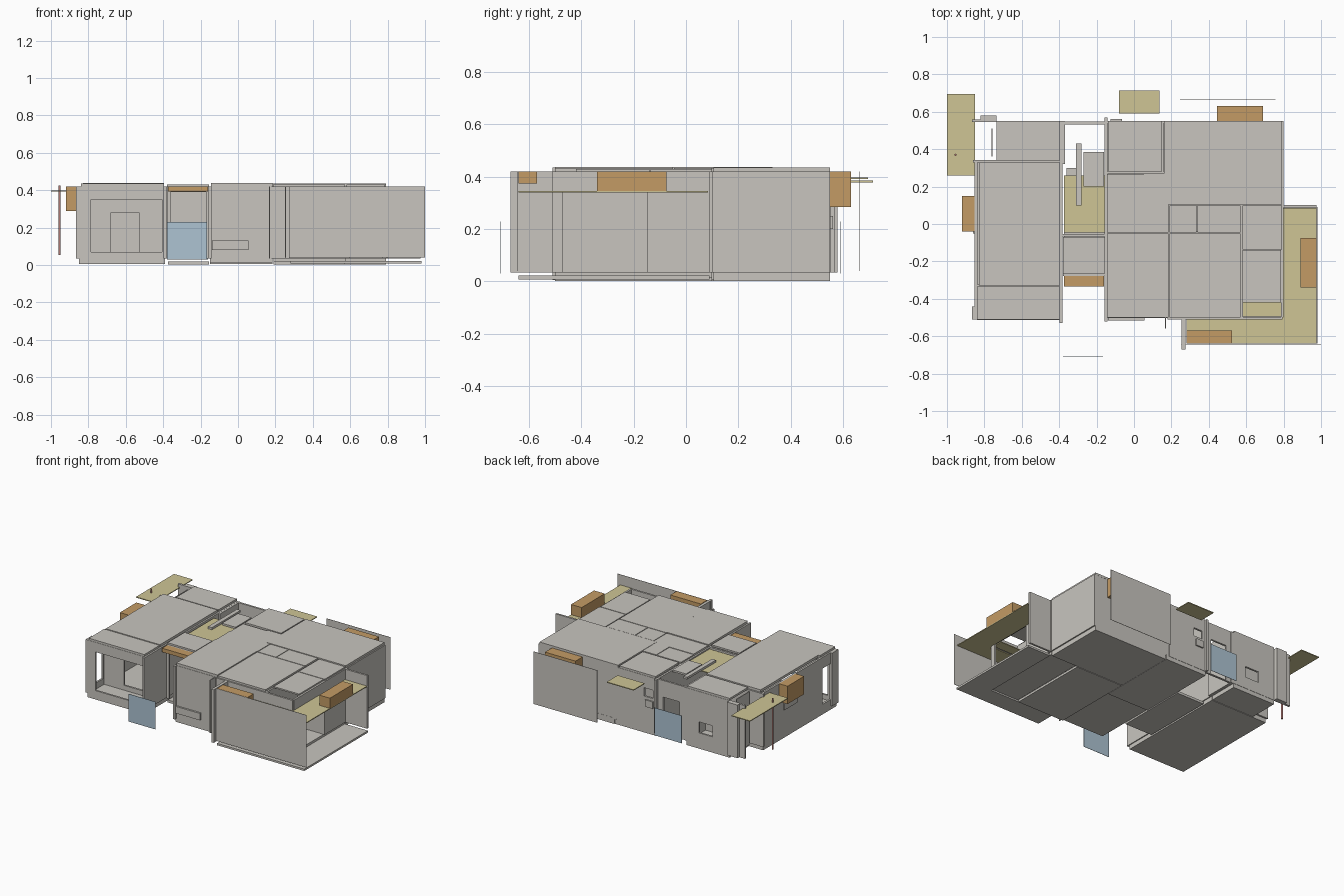
import bpy, bmesh

def material(name, color):
    m = bpy.data.materials.new(name)
    m.diffuse_color = color
    return m

YELLOW = material("canopy_yellow", (0.62, 0.56, 0.30, 1))
ORANGE = material("fascia_orange", (0.55, 0.33, 0.13, 1))
BLUE = material("glass_blue", (0.42, 0.55, 0.65, 1))
RED = material("post_red", (0.45, 0.2, 0.18, 1))
STONE = material("warm_grey", (0.58, 0.56, 0.52, 1))

def boxes(name, spans, mat=STONE):
    """One object made of boxes given as (x0, x1, y0, y1, z0, z1)."""
    bm = bmesh.new()
    for x0, x1, y0, y1, z0, z1 in spans:
        verts = bmesh.ops.create_cube(bm, size=1)["verts"]
        for v in verts:
            v.co = ((x0 + x1) / 2 + v.co.x * (x1 - x0),
                    (y0 + y1) / 2 + v.co.y * (y1 - y0),
                    (z0 + z1) / 2 + v.co.z * (z1 - z0))
    me = bpy.data.meshes.new(name)
    bm.to_mesh(me)
    bm.free()
    me.materials.append(mat)
    ob = bpy.data.objects.new(name, me)
    bpy.context.collection.objects.link(ob)
    return ob

def wall(name, axis, pos, a, b, hole=None, z0=0.035, z1=0.42, t=0.014):
    """Straight wall along an axis, with an optional (a, b, z0, z1) opening."""
    parts = [(a, b, z0, z1)]
    if hole:
        c, d, h0, h1 = hole
        parts = [(a, c, z0, z1), (d, b, z0, z1), (c, d, h1, z1)]
        if h0 > z0:
            parts.append((c, d, z0, h0))
    spans = []
    for p, q, u, v in parts:
        if axis == "x":
            spans.append((p, q, pos - t / 2, pos + t / 2, u, v))
        else:
            spans.append((pos - t / 2, pos + t / 2, p, q, u, v))
    return boxes(name, spans)

# Floor slabs
boxes("left_floor", [(-0.85, -0.39, -0.51, 0.33, 0.005, 0.035),
                     (-0.735, -0.39, 0.335, 0.55, 0.005, 0.035)])
boxes("entry_floor", [(-0.375, -0.155, -0.27, 0.26, 0.002, 0.02)])
boxes("middle_floor", [(-0.15, 0.185, -0.5, -0.05, 0.01, 0.035),
                       (0.19, 0.57, -0.5, 0.1, 0.002, 0.018),
                       (0.575, 0.79, -0.5, 0.1, 0.015, 0.035)])
boxes("back_floor", [(-0.15, 0.185, -0.045, 0.55, 0.005, 0.04),
                     (0.19, 0.79, 0.105, 0.55, 0.002, 0.045)])
boxes("porch_floor", [(0.795, 0.98, -0.64, 0.09, 0.008, 0.022),
                      (0.28, 0.795, -0.64, -0.505, 0.008, 0.022)])

# Flat roof panels, each room slightly offset in height
boxes("left_roof", [(-0.84, -0.395, -0.51, -0.335, 0.42, 0.435),
                    (-0.83, -0.395, -0.33, 0.33, 0.42, 0.438),
                    (-0.735, -0.395, 0.34, 0.55, 0.42, 0.435)])
boxes("entry_roof", [(-0.38, -0.155, -0.265, -0.07, 0.42, 0.432),
                     (-0.27, -0.16, 0.2, 0.385, 0.412, 0.425),
                     (-0.31, -0.28, 0.1, 0.43, 0.412, 0.428)])
boxes("middle_roof", [(-0.145, 0.185, -0.5, -0.05, 0.42, 0.438),
                      (0.19, 0.57, -0.5, -0.05, 0.42, 0.434),
                      (0.19, 0.335, -0.045, 0.1, 0.42, 0.434),
                      (0.34, 0.57, -0.045, 0.1, 0.42, 0.434),
                      (0.58, 0.79, -0.135, 0.1, 0.42, 0.43),
                      (0.58, 0.785, -0.42, -0.14, 0.42, 0.43)])
boxes("back_roof", [(0.16, 0.79, 0.105, 0.55, 0.42, 0.436),
                    (-0.145, 0.185, -0.045, 0.12, 0.42, 0.434),
                    (0.05, 0.16, 0.12, 0.27, 0.42, 0.434),
                    (-0.145, 0.05, 0.12, 0.265, 0.42, 0.43),
                    (-0.14, 0.15, 0.28, 0.55, 0.42, 0.434)])

# Left wing walls
wall("left_front_wall", "x", -0.505, -0.84, -0.39, (-0.785, -0.405, 0.07, 0.35))
wall("left_outer_wall", "y", -0.845, -0.51, 0.34, (-0.45, -0.35, 0.08, 0.34))
wall("left_inner_wall", "y", -0.39, -0.53, 0.55)
wall("left_partition", "x", -0.33, -0.84, -0.39, (-0.68, -0.53, 0.07, 0.28))
wall("left_rear_partition", "x", 0.335, -0.86, -0.39)
wall("left_back_wall", "x", 0.545, -0.735, -0.39, (-0.6, -0.49, 0.12, 0.2))
wall("left_recess_wall", "y", -0.76, 0.36, 0.51, t=0.006)
boxes("left_window_box", [(-0.86, -0.85, -0.05, 0.1, 0.21, 0.29)])
boxes("left_corner_frames", [(-0.865, -0.84, -0.51, -0.44, 0.035, 0.42),
                             (-0.865, -0.735, 0.545, 0.56, 0.035, 0.42),
                             (-0.82, -0.735, 0.56, 0.58, 0.035, 0.42)])

# Entry and courtyard walls
wall("entry_wall", "x", -0.06, -0.39, -0.15)
wall("entry_door_wall", "x", -0.27, -0.38, -0.155, (-0.36, -0.17, 0.035, 0.39))
wall("courtyard_back_wall", "x", 0.54, -0.38, -0.15, (-0.33, -0.2, 0.04, 0.3))
wall("courtyard_side_wall", "y", -0.375, 0.32, 0.55)
boxes("courtyard_steps", [(-0.36, -0.28, 0.1 + i * 0.05, 0.15 + i * 0.05,
                           0.23 + i * 0.018, 0.24 + i * 0.018) for i in range(4)])

# Middle and rear block walls
wall("middle_left_wall", "y", -0.15, -0.52, 0.57)
wall("middle_front_wall", "x", -0.495, -0.15, 0.18)
boxes("front_bench_panel", [(-0.14, 0.055, -0.515, -0.5, 0.08, 0.13)])
wall("front_fin", "y", 0.168, -0.56, -0.49, t=0.006)
wall("middle_partition", "x", -0.048, -0.15, 0.57)
wall("middle_cross_wall", "y", 0.185, -0.5, 0.1)
wall("back_room_wall", "x", 0.275, -0.15, 0.16)
wall("back_room_side", "y", 0.152, 0.28, 0.55)
wall("back_wall_left", "x", 0.545, -0.15, 0.16, (-0.12, -0.05, 0.27, 0.33))
wall("back_wall_right", "x", 0.542, 0.16, 0.795)
wall("back_right_wall", "y", 0.792, 0.1, 0.55)
boxes("back_ledge", [(-0.125, -0.065, 0.55, 0.562, 0.2, 0.25)])

# Right rooms and porch walls
wall("right_partition", "y", 0.575, -0.5, 0.1)
wall("right_cross_wall", "x", -0.14, 0.575, 0.79)
wall("right_front_wall", "x", -0.503, 0.18, 0.795, (0.6, 0.77, 0.035, 0.345))
wall("right_side_wall", "y", 0.792, -0.5, 0.1, (-0.47, -0.15, 0.035, 0.345))
wall("right_rear_wall", "x", 0.102, 0.18, 0.8)
wall("porch_wing_wall", "x", 0.095, 0.79, 0.975)
wall("porch_fin", "y", 0.265, -0.67, -0.5, t=0.02)

# Free-standing screens and glass panels
boxes("front_screen", [(0.25, 1.0, -0.644, -0.642, 0.04, 0.42)])
boxes("rear_screen", [(0.247, 0.757, 0.664, 0.666, 0.04, 0.42)])
boxes("front_glass", [(-0.38, -0.165, -0.71, -0.708, 0.03, 0.23)], BLUE)
boxes("rear_glass", [(-0.38, -0.16, 0.59, 0.592, 0.03, 0.23)], BLUE)

# Canopies
boxes("left_canopy", [(-1.0, -0.85, 0.26, 0.695, 0.392, 0.398)], YELLOW)
boxes("rear_canopy", [(-0.08, 0.135, 0.59, 0.715, 0.379, 0.385)], YELLOW)
boxes("courtyard_canopy", [(-0.375, -0.155, -0.045, 0.26, 0.405, 0.411)], YELLOW)
boxes("porch_canopy", [(0.795, 0.975, -0.64, 0.085, 0.34, 0.346),
                       (0.28, 0.795, -0.64, -0.51, 0.34, 0.346),
                       (0.58, 0.785, -0.495, -0.42, 0.34, 0.346)], YELLOW)

# Fascia boxes
boxes("left_fascia", [(-0.92, -0.852, -0.04, 0.15, 0.29, 0.42)], ORANGE)
boxes("rear_fascia", [(0.445, 0.69, 0.55, 0.63, 0.285, 0.42)], ORANGE)
boxes("right_fascia", [(0.89, 0.975, -0.34, -0.075, 0.345, 0.42)], ORANGE)
boxes("front_fascia", [(0.28, 0.525, -0.64, -0.57, 0.375, 0.42)], ORANGE)
boxes("entry_fascia", [(-0.375, -0.16, -0.335, -0.27, 0.392, 0.42)], ORANGE)

# Canopy post
bpy.ops.mesh.primitive_cylinder_add(vertices=12, radius=0.006, depth=0.37,
                                    location=(-0.955, 0.37, 0.24))
post = bpy.context.object
post.name = "canopy_post"
post.data.materials.append(RED)
